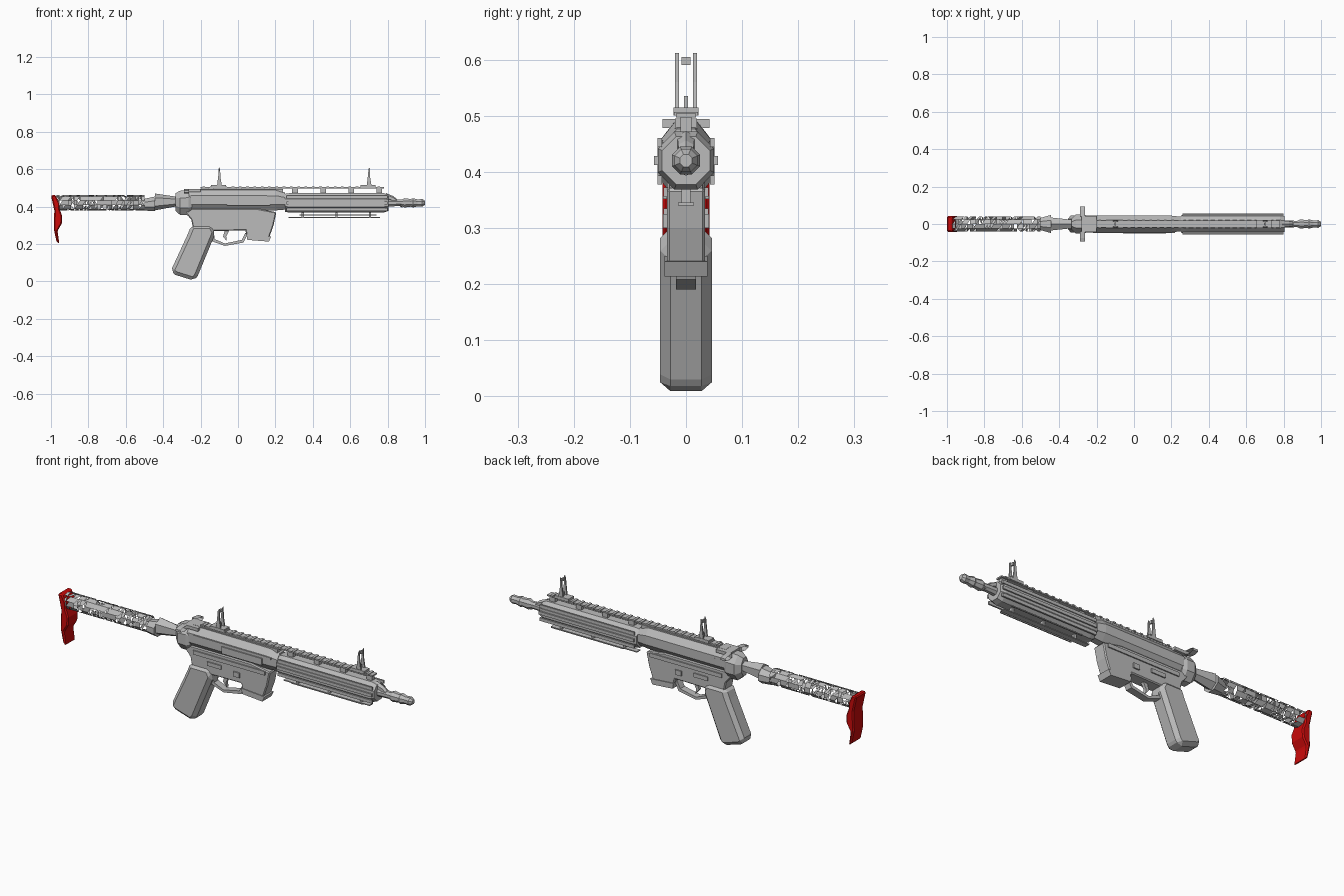
import bpy, bmesh, math, random
from mathutils import Vector

if "Cube" in bpy.data.objects:
    bpy.data.objects.remove(bpy.data.objects["Cube"])

random.seed(4)


def material(name, color):
    m = bpy.data.materials.new(name)
    m.diffuse_color = (*color, 1)
    m.use_nodes = True
    m.node_tree.nodes["Principled BSDF"].inputs["Base Color"].default_value = m.diffuse_color
    return m


GREY = material("metal grey", (0.5, 0.5, 0.5))
RED = material("butt red", (0.6, 0.003, 0.003))


def finish(name, bm, mat=GREY):
    bmesh.ops.recalc_face_normals(bm, faces=bm.faces)
    me = bpy.data.meshes.new(name)
    bm.to_mesh(me)
    bm.free()
    me.materials.append(mat)
    ob = bpy.data.objects.new(name, me)
    bpy.context.collection.objects.link(ob)
    return ob


def prism(name, outline, half, mat=GREY, y=0.0, bevel=0.0):
    """Side outline in x, z, extruded across y."""
    bm = bmesh.new()
    f = bm.faces.new([bm.verts.new((x, y - half, z)) for x, z in outline])
    r = bmesh.ops.extrude_face_region(bm, geom=[f])
    for v in r["geom"]:
        if isinstance(v, bmesh.types.BMVert):
            v.co.y = y + half
    ob = finish(name, bm, mat)
    if bevel:
        b = ob.modifiers.new("bevel", "BEVEL")
        b.width, b.segments, b.limit_method = bevel, 1, "ANGLE"
    return ob


def box(name, x0, x1, z0, z1, half, y=0.0, mat=GREY, bevel=0.0):
    return prism(name, [(x0, z0), (x1, z0), (x1, z1), (x0, z1)], half, mat, y, bevel)


def loft(name, stations, sides=8, caps=True):
    """Rings along x; each station is x, centre z, half width, half height."""
    bm = bmesh.new()
    rings = []
    for x, z, ry, rz in stations:
        rings.append([bm.verts.new((x, ry * math.cos(a), z + rz * math.sin(a)))
                      for a in [(i + 0.5) * math.tau / sides for i in range(sides)]])
    for a, b in zip(rings, rings[1:]):
        for i in range(sides):
            j = (i + 1) % sides
            bm.faces.new((a[i], a[j], b[j], b[i]))
    if caps:
        bm.faces.new(rings[0])
        bm.faces.new(rings[-1])
    return finish(name, bm)


# Stock: red butt plate with hollow front and hooked toe
prism("butt_plate", [(-1, .46), (-.975, .462), (-.955, .42), (-.955, .39), (-.94, .35),
                     (-.942, .31), (-.965, .27), (-.955, .2), (-.97, .212), (-.985, .28),
                     (-.982, .38)], .042, RED, bevel=.006)

# Perforated recoil tube
n, sides = 30, 10
tube = loft("recoil_tube", [(-.97 + .47 * i / n, .42, .041, .041) for i in range(n + 1)], sides, False)
bm = bmesh.new()
bm.from_mesh(tube.data)
bmesh.ops.triangulate(bm, faces=bm.faces)
bmesh.ops.delete(bm, geom=[f for f in bm.faces if random.random() < .3], context="FACES")
bm.to_mesh(tube.data)
bm.free()

# Tube collar and neck
loft("tube_collar", [(-.5, .41, .035, .034), (-.445, .415, .052, .042)])
loft("tube_neck", [(-.445, .425, .04, .045), (-.33, .427, .026, .026), (-.29, .427, .03, .03)], 6)
loft("rear_end_plate", [(-.335, .425, .03, .05), (-.31, .42, .055, .07),
                        (-.265, .42, .055, .072), (-.245, .42, .045, .06)])

# Charging handle: pair of open loops either side
for s in (-1, 1):
    bm = bmesh.new()
    pts = [(.04, .495), (.075, .492), (.094, .487), (.094, .476), (.07, .47), (.04, .474)]
    a = [bm.verts.new((-.29, s * y, z)) for y, z in pts]
    b = [bm.verts.new((-.262, s * y, z)) for y, z in pts]
    for i in range(6):
        j = (i + 1) % 6
        bm.faces.new((a[i], a[j], b[j], b[i]))
    finish("charging_handle", bm)
box("charging_bar", -.28, -.2, .478, .494, .042)

# Upper receiver
loft("upper_receiver", [(-.3, .42, .04, .055), (-.25, .435, .048, .062),
                        (.2, .435, .048, .06), (.25, .43, .042, .05)])
box("receiver_spine", -.24, .24, .47, .495, .02)
box("ejection_cover", -.06, .17, .405, .44, .004, -.046)
box("side_rib", -.22, .22, .446, .456, .004, -.044)
loft("forward_assist", [(-.2, .44, .052, .014), (-.13, .44, .05, .02)], 6)

# Lower receiver, magazine well and mouth
prism("lower_receiver", [(-.3, .39), (-.25, .33), (-.24, .28), (-.13, .27), (.04, .272),
                         (.05, .225), (.16, .215), (.19, .3), (.205, .37), (.1, .39)],
      .034, bevel=.005)
box("receiver_seam_rail", -.23, .18, .352, .372, .04)
prism("magazine_well_lip", [(.045, .25), (.05, .222), (.165, .213), (.178, .24)], .038)
for s in (-1, 1):
    box("selector_plate", -.15, -.07, .315, .335, .004, s * .036)
    box("magazine_catch", .0, .035, .3, .325, .005, s * .036)

# Trigger guard and trigger
prism("trigger_guard", [(-.145, .275), (-.14, .215), (-.07, .19), (.03, .208), (.05, .25), (.04, .26),
                        (.02, .222), (-.07, .203), (-.125, .226), (-.13, .275)], .018)
prism("trigger", [(-.07, .275), (-.08, .24), (-.06, .215), (-.063, .24), (-.045, .275)], .008)

# Grip, chamfered
prism("grip", [(-.25, .3), (-.27, .25), (-.36, .055), (-.335, .035), (-.235, .004), (-.215, .03),
               (-.12, .26), (-.14, .3)], .046, bevel=.018)

# Handguard: octagonal body, side slabs, grooves as raised slats
loft("handguard", [(.25, .42, .05, .052), (.275, .42, .054, .056),
                   (.78, .42, .054, .056), (.805, .42, .046, .046)])
for s in (-1, 1):
    for z in (.385, .42, .452):
        box("handguard_slat", .26, .8, z - .008, z + .008, .004, s * (.053 if z == .42 else .047))
    box("lower_side_strip", .33, .74, .352, .357, .003, s * .038)
box("lower_strip", .27, .76, .34, .345, .014)
for x in (.34, .52, .7):
    box("strip_post", x, x + .012, .343, .375, .008)

# Top rail with cross ribs
box("top_rail", -.2, .78, .497, .504, .018)
for i in range(25):
    x = -.19 + i * .039
    box("rail_rib", x, x + .014, .5, .507, .021)
for i in range(7):
    box("rail_post", -.16 + i * .15, -.13 + i * .15, .46, .5, .01)

# Barrel, gas fitting and muzzle device
loft("barrel", [(.78, .42, .022, .022), (.9, .42, .017, .017)])
loft("gas_fitting", [(.79, .455, .018, .018), (.83, .44, .016, .016), (.88, .405, .014, .012)], 6)
loft("muzzle_device", [(.865, .42, .014, .014), (.89, .42, .027, .027), (.925, .42, .022, .022),
                       (.935, .42, .027, .027), (.96, .42, .02, .02), (.985, .42, .022, .022),
                       (1.0, .42, .012, .012)])

# Folding sights: base, twin ears and centre post
for x, name in ((-.1, "rear_sight"), (.7, "front_sight")):
    box(name + "_base", x - .045, x + .035, .5, .515, .022)
    for s in (-1, 1):
        prism(name + "_ear", [(x - .012, .51), (x + .014, .51), (x + .006, .56), (x + .004, .612),
                              (x - .002, .6), (x - .006, .56)], .0035, y=s * .016)
    box(name + "_bar", x - .003, x + .005, .59, .605, .008)
    box(name + "_post", x - .004, x + .004, .51, .535, .004)
